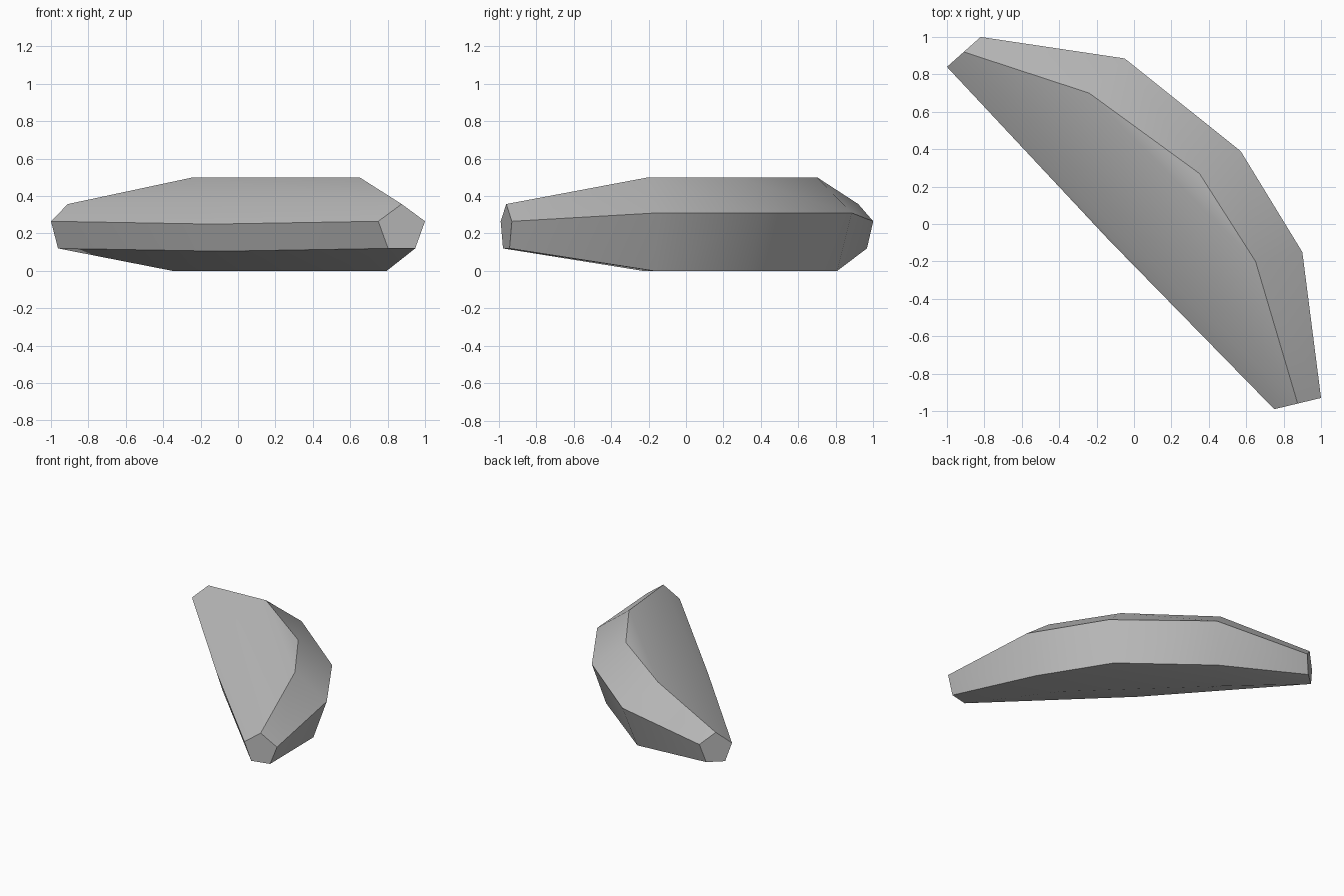
import bpy, bmesh, math
from mathutils import Vector

cube = bpy.data.objects.get("Cube")
if cube:
    bpy.data.objects.remove(cube, do_unlink=True)

grey = bpy.data.materials.new("plain grey")
grey.use_nodes = True
colour = (0.5, 0.5, 0.5, 1)
grey.diffuse_color = colour
grey.node_tree.nodes["Principled BSDF"].inputs["Base Color"].default_value = colour


def pentagon(centre, half, side_z, top_z, base_z):
    """House-shaped section: base pair, side pair and ridge point."""
    c, h = Vector(centre), Vector(half)
    layout = ((0, top_z), (1, side_z), (0.58, base_z), (-0.58, base_z), (-1, side_z))
    return [(*(c + h * s), z) for s, z in layout]


# Sections along the curved body: two small tips and three full ones
tip = (0.265, 0.357, 0.12)
full = (0.31, 0.5, 0.0)
sections = [
    ((-0.91, 0.92), (0.09, 0.08), tip),
    ((-0.24, 0.70), (0.19, 0.185), full),
    ((0.35, 0.27), (0.22, 0.12), full),
    ((0.65, -0.20), (0.25, 0.05), full),
    ((0.875, -0.96), (0.125, 0.03), tip),
]
points = [p for c, h, levels in sections for p in pentagon(c, h, *levels)]

# Middle of the narrow inner side
points += [(-0.135, -0.085, 0.25), (-0.09, -0.07, 0.105)]

# Closed faceted skin around the sections
bm = bmesh.new()
for p in points:
    bm.verts.new(p)
bmesh.ops.convex_hull(bm, input=bm.verts[:])
bmesh.ops.delete(bm, geom=[v for v in bm.verts if not v.link_faces], context='VERTS')
bmesh.ops.dissolve_limit(bm, angle_limit=math.radians(0.5),
                         verts=bm.verts[:], edges=bm.edges[:])
bmesh.ops.recalc_face_normals(bm, faces=bm.faces[:])
mesh = bpy.data.meshes.new("curved_body")
bm.to_mesh(mesh)
bm.free()

body = bpy.data.objects.new("curved_body", mesh)
bpy.context.collection.objects.link(body)
mesh.materials.append(grey)
bpy.ops.object.select_all(action='DESELECT')
body.select_set(True)
bpy.context.view_layer.objects.active = body
bpy.ops.object.shade_smooth_by_angle(angle=math.radians(35))
